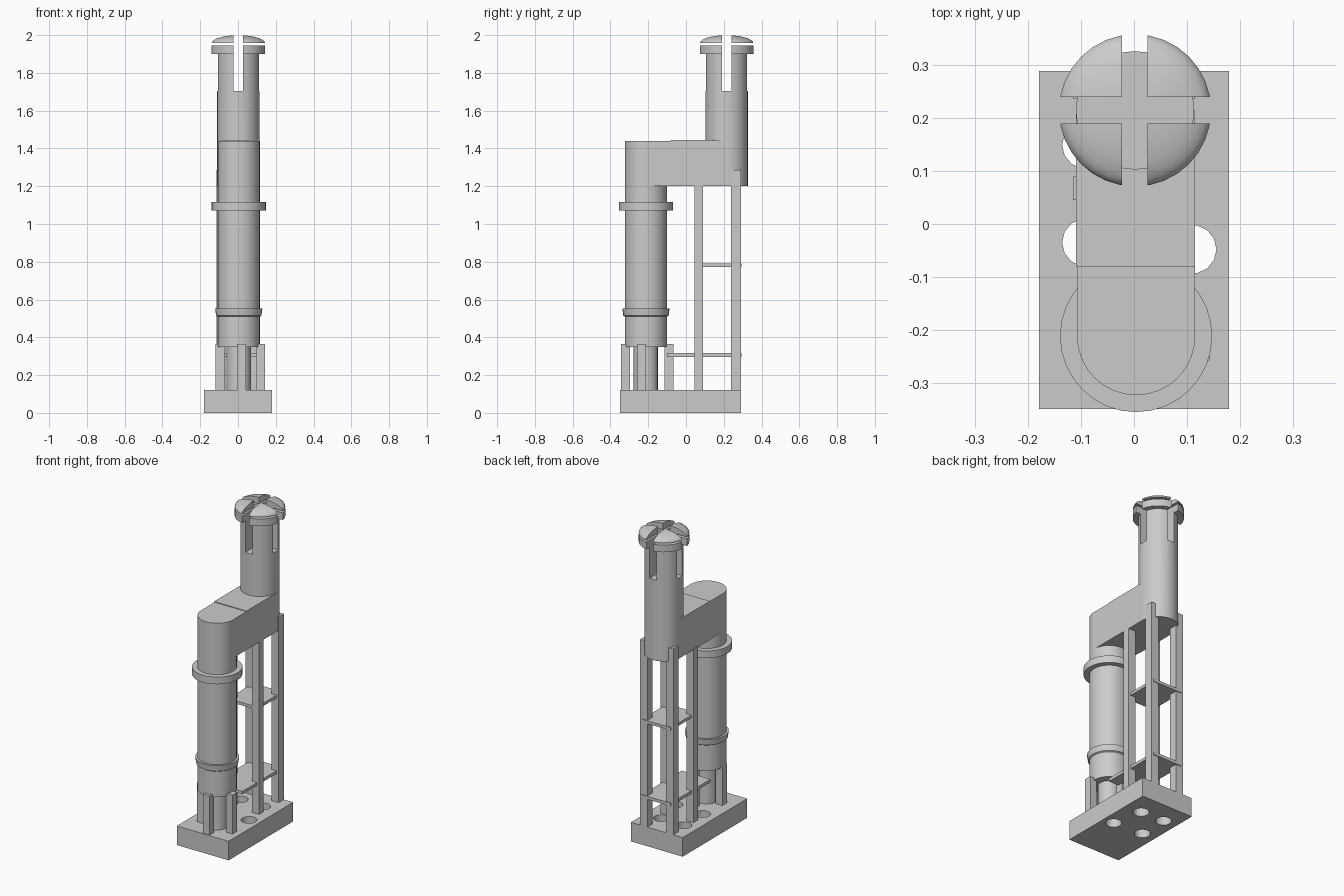
import bpy
import bmesh
import math
from mathutils import Matrix, Vector

if "Cube" in bpy.data.objects:
    bpy.data.objects.remove(bpy.data.objects["Cube"], do_unlink=True)

grey = bpy.data.materials.new("plain grey")
grey.use_nodes = True
tone = (0.6, 0.6, 0.6, 1)
grey.diffuse_color = tone
grey.node_tree.nodes["Principled BSDF"].inputs["Base Color"].default_value = tone

FRONT, BACK = -0.212, 0.215   # centre lines of column and tower along y
R = 0.112


def add_object(name, bm, smooth=False):
    bmesh.ops.recalc_face_normals(bm, faces=bm.faces)
    mesh = bpy.data.meshes.new(name)
    bm.to_mesh(mesh)
    bm.free()
    mesh.materials.append(grey)
    obj = bpy.data.objects.new(name, mesh)
    bpy.context.collection.objects.link(obj)
    if smooth:
        bpy.ops.object.select_all(action="DESELECT")
        obj.select_set(True)
        bpy.context.view_layer.objects.active = obj
        bpy.ops.object.shade_smooth_by_angle(angle=math.radians(30))
    return obj


def box(name, x, y, z):
    """Box from (min, max) pairs."""
    bm = bmesh.new()
    size = [b - a for a, b in (x, y, z)]
    mid = Vector([(a + b) / 2 for a, b in (x, y, z)])
    bmesh.ops.create_cube(bm, size=1, matrix=Matrix.Translation(mid) @ Matrix.Diagonal((*size, 1)))
    return add_object(name, bm)


def lathe(name, profile, x, y, steps=32):
    """Spin (radius, height) points, starting and ending on the axis."""
    bm = bmesh.new()
    verts = [bm.verts.new((r, 0, z)) for r, z in profile]
    edges = [bm.edges.new(pair) for pair in zip(verts, verts[1:])]
    bmesh.ops.spin(bm, geom=verts + edges, axis=(0, 0, 1), cent=(0, 0, 0),
                   angle=math.tau, steps=steps)
    bmesh.ops.remove_doubles(bm, verts=bm.verts, dist=0.0001)
    bmesh.ops.translate(bm, verts=bm.verts, vec=(x, y, 0))
    return add_object(name, bm, True)


def cylinder(name, r, z0, z1, x, y, steps=32):
    return lathe(name, [(0, z0), (r, z0), (r, z1), (0, z1)], x, y, steps)


def cut(target, cutters):
    for cutter in cutters:
        cutter.hide_render = True
        cutter.hide_viewport = True
        cutter.display_type = "WIRE"
        mod = target.modifiers.new("cut", "BOOLEAN")
        mod.operation = "DIFFERENCE"
        mod.solver = "EXACT"
        mod.object = cutter


# Base slab with four through holes
base = box("base", (-0.18, 0.18), (-0.35, 0.29), (0, 0.12))
holes = [(-0.09, -0.035), (0.11, -0.048), (-0.09, 0.15), (0.07, 0.145)]
cut(base, [cylinder("hole_cutter", 0.046, -0.1, 0.2, x, y, 14) for x, y in holes])

# Column with flared band, collar and rounded top
lathe("column", [(0, 0.35), (R, 0.35), (R, 0.51), (0.12, 0.515), (0.125, 0.553),
                 (R, 0.553), (R, 1.44), (0, 1.44)], 0.004, FRONT)
cylinder("collar", 0.144, 1.072, 1.117, 0.004, FRONT)
cylinder("column_core", 0.065, 0.12, 0.36, 0.004, FRONT, 16)

# Four short legs in a cross around the column foot
for side, (x, y) in {"front": (0.02, -0.32), "rear": (0.01, -0.09),
                     "right": (-0.095, -0.215), "left": (0.12, -0.235)}.items():
    box(side + "_leg", (x - 0.023, x + 0.023), (y - 0.023, y + 0.023), (0.12, 0.365))

# Horizontal arm
box("arm_front", (-0.107, 0.115), (FRONT, -0.08), (1.2, 1.44))
box("arm_rear", (-0.11, 0.115), (-0.08, BACK), (1.2, 1.444))

# Frame posts and shelves
for side, x in (("right", -0.09), ("left", 0.09)):
    box(side + "_rear_post", (x - 0.025, x + 0.025), (0.238, 0.29), (0.12, 1.285))
    box(side + "_front_post", (x - 0.025, x + 0.025), (0.045, 0.09), (0.12, 1.21))
box("lower_shelf", (-0.1, 0.1), (-0.1, 0.295), (0.297, 0.316))
box("upper_shelf", (-0.1, 0.1), (0.045, 0.295), (0.772, 0.79))

# Tower, rim and dome, split by a cross-shaped slot
tower = cylinder("tower", R, 1.2, 1.905, 0.002, BACK)
rim = cylinder("rim", 0.144, 1.9, 1.945, 0.002, BACK)
arc = [(0.144 * math.cos(a), 1.957 + 0.043 * math.sin(a))
       for a in (math.pi / 2 * i / 8 for i in range(8))]
dome = lathe("dome", [(0, 1.957)] + arc + [(0, 2.0)], 0.002, BACK)
slots = [box("slot_across", (-0.3, 0.3), (0.19, 0.24), (1.705, 2.1)),
         box("slot_along", (-0.023, 0.026), (-0.1, 0.5), (1.705, 2.1))]
for part in (tower, rim, dome):
    cut(part, slots)
